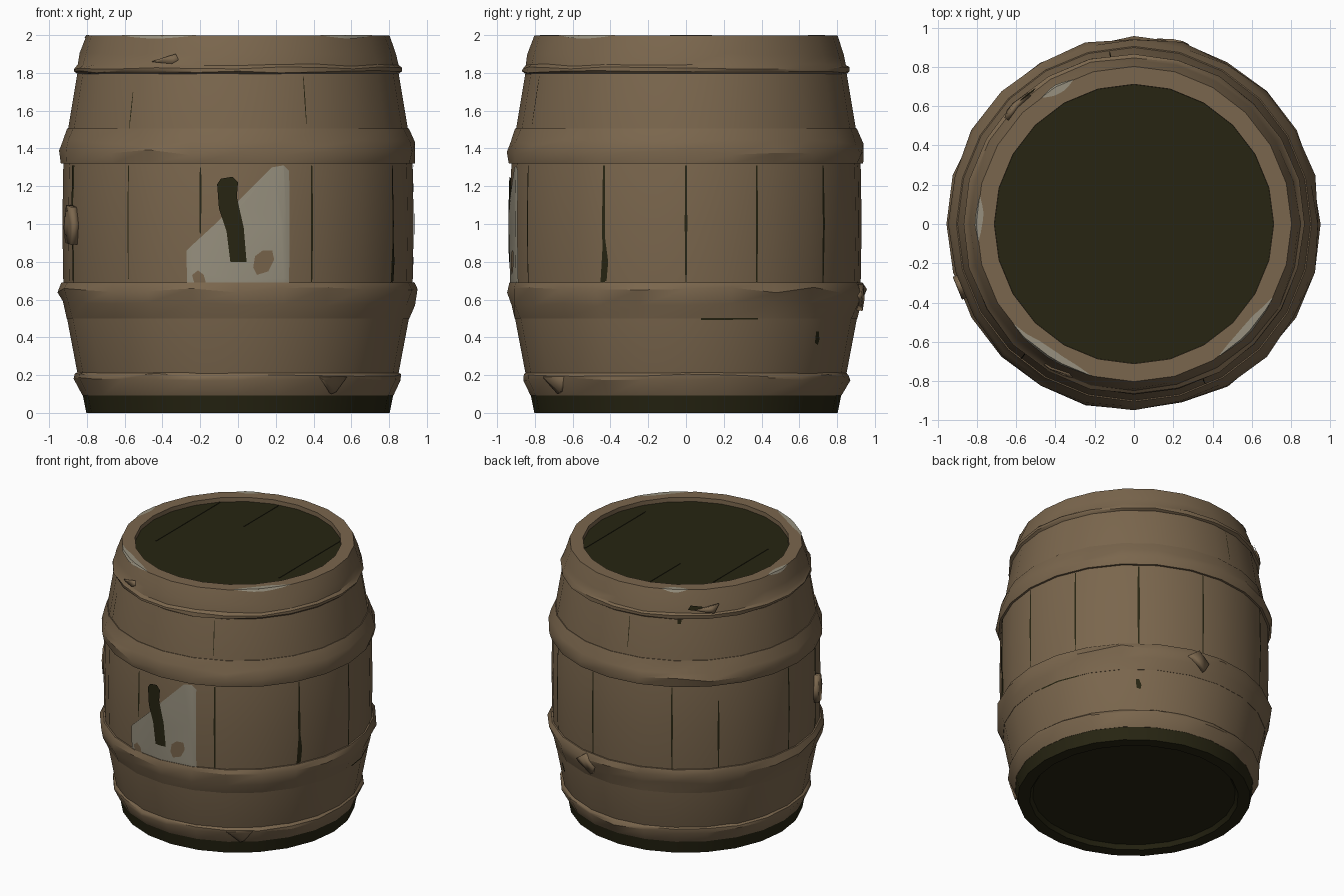
import bpy, bmesh, math, random
from math import sin, cos, asin, pi, radians

random.seed(4)
SIDES = 24
STEP = 2 * pi / SIDES

cube = bpy.data.objects.get("Cube")
if cube:
    bpy.data.objects.remove(cube, do_unlink=True)


def material(name, rgb):
    m = bpy.data.materials.new(name)
    m.use_nodes = True
    m.diffuse_color = (*rgb, 1)
    m.node_tree.nodes["Principled BSDF"].inputs["Base Color"].default_value = (*rgb, 1)
    return m


WOOD = material("brown wood", (0.195, 0.133, 0.074))
DARK = material("dark wood", (0.020, 0.018, 0.006))
PAPER = material("pale paper", (0.31, 0.28, 0.21))
parts = []


def finish(name, bm, mat):
    mesh = bpy.data.meshes.new(name)
    bm.to_mesh(mesh)
    bm.free()
    mesh.materials.append(mat)
    ob = bpy.data.objects.new(name, mesh)
    bpy.context.collection.objects.link(ob)
    parts.append(ob)
    return ob


# Barrel outline as (radius, height)
OUTLINE = [(0.80, 0.0), (0.82, 0.1), (0.85, 0.21), (0.905, 0.5), (0.925, 0.7),
           (0.93, 1.0), (0.925, 1.3), (0.90, 1.5), (0.85, 1.8), (0.82, 1.92)]


def surface(z, angle):
    """Radius of the faceted barrel wall at a height and angle."""
    r = OUTLINE[-1][0]
    for (r0, z0), (r1, z1) in zip(OUTLINE, OUTLINE[1:]):
        if z0 <= z <= z1:
            r = r0 + (r1 - r0) * (z - z0) / (z1 - z0)
            break
    return r * cos(STEP / 2) / cos(angle % STEP - STEP / 2)


def lathe(name, profile, mat, closed=True, wobble=0.0, rough=()):
    """Spin a profile; points listed in rough are hewn unevenly."""
    bm = bmesh.new()
    rings = []
    for i, (r, z) in enumerate(profile):
        ring = []
        for k in range(SIDES):
            dr = dz = 0
            if i in rough:
                dr, dz = random.uniform(-1, 0.4) * wobble, random.uniform(-1, 1) * wobble
            a = k * STEP
            ring.append(bm.verts.new(((r + dr) * sin(a), -(r + dr) * cos(a), z + dz)))
        rings.append(ring)
    pairs = list(zip(rings, rings[1:]))
    if closed:
        pairs.append((rings[-1], rings[0]))
    for a, b in pairs:
        for k in range(SIDES):
            j = (k + 1) % SIDES
            bm.faces.new((a[k], a[j], b[j], b[k]))
    if not closed:
        for ring in (rings[0], rings[-1]):
            bm.faces.new(ring)
    bmesh.ops.recalc_face_normals(bm, faces=bm.faces)
    return finish(name, bm, mat)


def plate(name, points, degrees, mat, lift=0.004, thick=0.0):
    """Wrap a flat outline (across, height) onto the barrel wall."""
    bm = bmesh.new()
    bm.faces.new([bm.verts.new((u, 0, z)) for u, z in points])
    bmesh.ops.triangulate(bm, faces=bm.faces[:])
    base = radians(degrees)
    cuts = []
    for k in range(SIDES):
        d = (k * STEP - base + pi) % (2 * pi) - pi
        if abs(d) < 0.6:
            cuts.append(((0.925 * sin(d), 0, 0), (1, 0, 0)))
    cuts += [((0, 0, z), (0, 0, 1)) for r, z in OUTLINE]
    for co, no in cuts:
        bmesh.ops.bisect_plane(bm, geom=bm.verts[:] + bm.edges[:] + bm.faces[:],
                               plane_co=co, plane_no=no, dist=1e-5)
    for v in bm.verts:
        a = base + asin(v.co.x / 0.925)
        r = surface(v.co.z, a) + lift
        v.co = (r * sin(a), -r * cos(a), v.co.z)
    bm.normal_update()
    for f in bm.faces:
        c = f.calc_center_median()
        if f.normal.x * c.x + f.normal.y * c.y < 0:
            f.normal_flip()
    ob = finish(name, bm, mat)
    if thick:
        mod = ob.modifiers.new("thickness", "SOLIDIFY")
        mod.thickness = thick
        mod.offset = -1
    return ob


# Staved wall
lathe("barrel_wall", [(0.815, 0.09)] + OUTLINE[1:], WOOD, closed=False)

# Dark foot with a recessed underside
lathe("foot", [(0.70, 0.03), (0.72, 0.0), (0.803, 0.0), (0.822, 0.095), (0.70, 0.095)],
      DARK, closed=False)

# Hoops and rim
lathe("bottom_hoop", [(0.80, 0.09), (0.823, 0.092), (0.868, 0.18), (0.868, 0.2), (0.845, 0.217), (0.80, 0.2)],
      WOOD, wobble=0.01, rough=(2, 3))
lathe("lower_hoop", [(0.85, 0.5), (0.907, 0.5), (0.938, 0.58), (0.952, 0.65), (0.935, 0.69), (0.88, 0.69)],
      WOOD, wobble=0.016, rough=(2, 3))
lathe("upper_hoop", [(0.88, 1.32), (0.938, 1.32), (0.954, 1.38), (0.938, 1.43), (0.905, 1.505), (0.85, 1.5)],
      WOOD, wobble=0.016, rough=(2, 3))
lathe("top_rim", [(0.80, 1.79), (0.85, 1.795), (0.868, 1.805), (0.87, 1.825), (0.852, 1.84),
                  (0.838, 1.90), (0.803, 1.997), (0.712, 1.997), (0.71, 1.94), (0.75, 1.90)],
      WOOD, wobble=0.007, rough=(2, 3, 4, 5))

# Recessed lid with plank seams
lathe("lid", [(0.73, 1.93), (0.73, 1.965)], DARK, closed=False)
for x, y0, y1 in ((-0.5, -0.27, 0.5), (-0.14, 0.27, 0.68), (0.54, -0.28, 0.44)):
    bm = bmesh.new()
    bmesh.ops.create_cube(bm, size=1)
    for v in bm.verts:
        v.co = (x + v.co.x * 0.008, (y0 + y1) / 2 + v.co.y * (y1 - y0), 1.966 + v.co.z * 0.006)
    finish("lid_seam", bm, DARK)

# Gaps between staves: angle, bottom, top, half width
GAPS = [(25, 0.69, 1.31, 0.007), (62, 0.69, 1.31, 0.009), (90, 0.69, 1.31, 0.007),
        (114, 0.69, 1.31, 0.006), (142, 0.69, 1.31, 0.009), (171, 0.69, 1.31, 0.007),
        (209, 0.69, 1.31, 0.007), (229, 0.69, 1.2, 0.007), (265, 0.69, 1.31, 0.007),
        (289, 0.69, 1.31, 0.008), (321, 0.71, 1.31, 0.004), (347.6, 0.95, 1.3, 0.006),
        (24, 1.53, 1.78, 0.003), (188, 1.55, 1.78, 0.003), (320, 1.5, 1.7, 0.003)]
for deg, z0, z1, w in GAPS:
    mid = (z0 + z1) / 2
    plate("stave_gap", [(-w * 0.5, z0), (w * 0.5, z0), (w, mid), (w * 0.6, z1), (-w * 0.6, z1), (-w, mid)],
          deg, DARK)

# Wider splits and knots
plate("split", [(-0.02, 0.69), (0.015, 0.7), (0.025, 0.8), (0.005, 0.95), (-0.005, 0.9)], 62, DARK)
plate("split", [(-0.01, 0.7), (0.012, 0.7), (0.016, 0.85), (0, 0.95)], 289, DARK)
plate("split", [(-0.014, 1.1), (0.012, 1.15), (0.014, 1.31), (-0.016, 1.31)], 289, DARK)
plate("knot", [(-0.015, 0.37), (0.015, 0.36), (0.022, 0.39), (0.005, 0.43), (-0.018, 0.43)], 142, DARK)
plate("knot", [(-0.015, 1.765), (0.012, 1.765), (0.015, 1.8), (-0.015, 1.8)], 212, DARK)
plate("under_hoop_gap", [(-0.16, 0.492), (0.16, 0.494), (0.16, 0.502), (-0.16, 0.502)], 105, DARK)

# Torn paper notice with a painted stroke
plate("notice", [(-0.27, 0.69), (0.27, 0.69), (0.27, 1.28), (0.24, 1.31), (0.18, 1.3), (0.1, 1.19),
                 (-0.02, 1.06), (-0.12, 1.0), (-0.27, 0.86)], 0, PAPER, lift=0.007)
plate("notice_stroke", [(-0.11, 1.21), (-0.09, 1.24), (-0.03, 1.25), (0, 1.22), (-0.01, 1.1), (0.03, 0.98),
                        (0.045, 0.8), (-0.04, 0.8), (-0.06, 0.96), (-0.1, 1.08)], 0, DARK, lift=0.011)
plate("notice_hole", [(0.08, 0.77), (0.09, 0.83), (0.13, 0.86), (0.18, 0.86), (0.19, 0.81), (0.16, 0.75),
                      (0.1, 0.73)], 0, WOOD, lift=0.011)
plate("notice_hole", [(-0.23, 0.69), (-0.24, 0.73), (-0.21, 0.755), (-0.18, 0.73), (-0.17, 0.69)],
      0, WOOD, lift=0.011)

# Splinters standing off the wood
plate("side_splinter", [(-0.04, 0.9), (0.04, 0.89), (0.06, 1.0), (0.03, 1.09), (-0.03, 1.1), (-0.06, 0.98)],
      -70, WOOD, lift=0.035, thick=0.04)
plate("back_splinter", [(-0.08, 0.62), (0.05, 0.54), (0.08, 0.6), (0.0, 0.68)], 168, WOOD, lift=0.045, thick=0.05)
plate("foot_splinter", [(-0.1, 0.19), (0.0, 0.1), (0.03, 0.11), (0.09, 0.19)], 36, WOOD, lift=0.03, thick=0.04)
plate("rim_splinter", [(-0.1, 1.87), (0.05, 1.84), (0.09, 1.9), (0.02, 1.89)], 225, WOOD, lift=0.035, thick=0.03)
plate("rim_splinter", [(-0.09, 1.86), (0.06, 1.9), (0.08, 1.87), (0.04, 1.85)], 333, WOOD, lift=0.02, thick=0.02)
plate("rim_split", [(-0.05, 1.87), (0.04, 1.86), (0.06, 1.89), (-0.03, 1.9)], 219, DARK, lift=0.03)

# Pale worn edges on the rim, tapering at both ends
for start, end, width in ((-50, -16, 0.035), (33, 62, 0.035), (203, 216, 0.035), (260, 276, 0.03)):
    bm = bmesh.new()
    rows = []
    count = 6
    for i in range(count + 1):
        a = radians(start + (end - start) * i / count)
        w = width * sin(pi * i / count) + 0.002
        edge = 0.804 * cos(STEP / 2) / cos(a % STEP - STEP / 2)
        rows.append([bm.verts.new((r * sin(a), -r * cos(a), z)) for r, z in
                     ((edge - w, 2.0), (edge + 0.001, 2.0), (edge + 0.002 + w * 0.25, 2.0 - w * 0.5))])
    for p, q in zip(rows, rows[1:]):
        for j in range(2):
            bm.faces.new((p[j], p[j + 1], q[j + 1], q[j]))
    ob = finish("worn_edge", bm, PAPER)

# Smooth shading with sharp edges kept
bpy.ops.object.select_all(action="DESELECT")
for ob in parts:
    ob.select_set(True)
bpy.context.view_layer.objects.active = parts[0]
bpy.ops.object.shade_smooth_by_angle(angle=radians(32))
